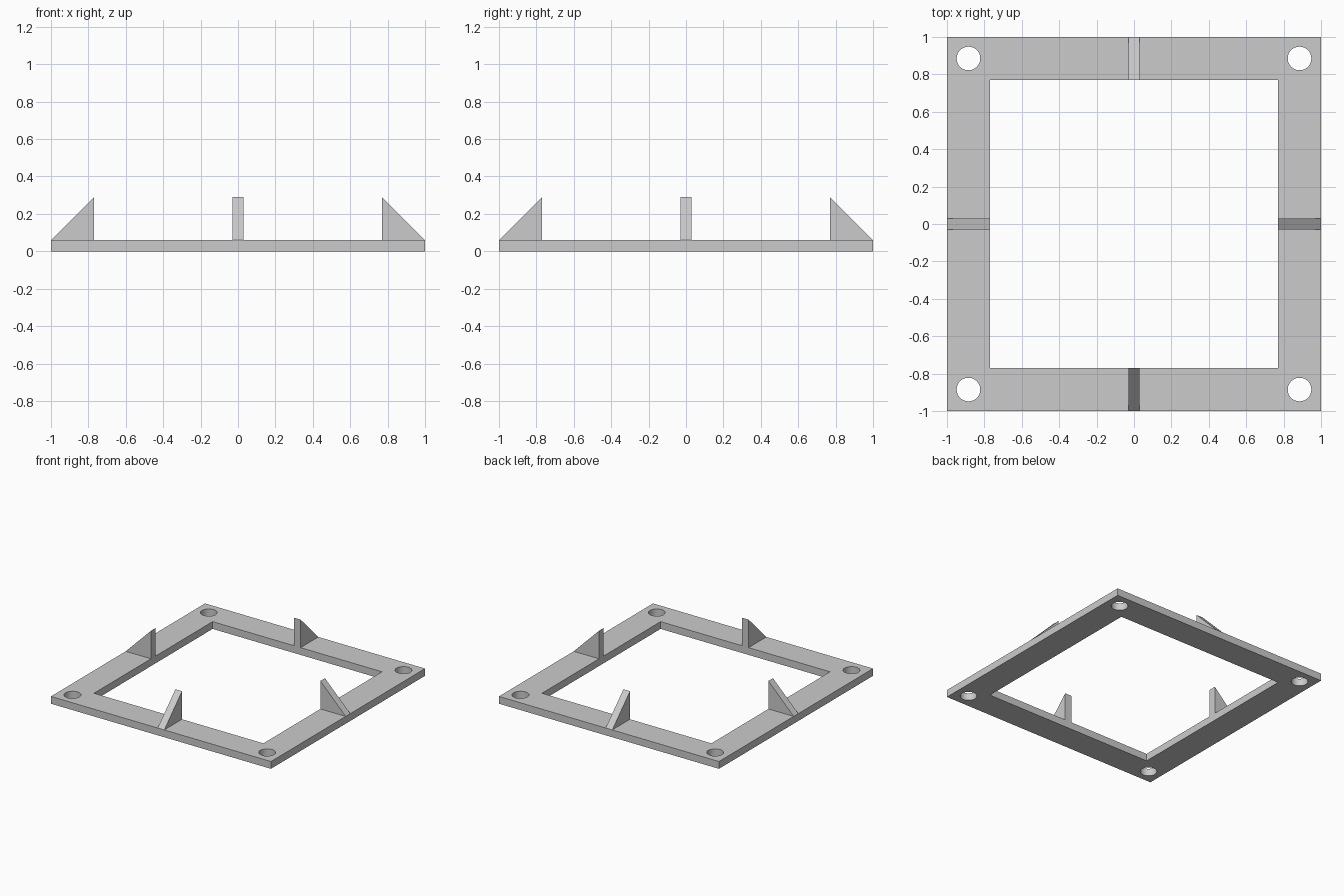
import bpy, bmesh
from math import cos, sin, pi
from mathutils import Matrix

if "Cube" in bpy.data.objects:
    bpy.data.objects.remove(bpy.data.objects["Cube"])

OUT, INN, T = 1.0, 0.77, 0.06      # outer half, inner half, plate thickness
RIB_H, RIB_W = 0.23, 0.06
HOLE_R, HOLE_P = 0.063, 0.885


def square(h):
    return [(-h, -h), (h, -h), (h, h), (-h, h)]


def circle(cx, cy, r, n=48):
    return [(cx + r * cos(2 * pi * i / n), cy + r * sin(2 * pi * i / n)) for i in range(n)]


# Flat frame: filled outline with window and corner holes, extruded
curve = bpy.data.curves.new("frame_outline", 'CURVE')
curve.dimensions = '2D'
curve.fill_mode = 'BOTH'
curve.extrude = T / 2
loops = [square(OUT), square(INN)]
loops += [circle(x, y, HOLE_R) for x, y in square(HOLE_P)]
for pts in loops:
    s = curve.splines.new('POLY')
    s.points.add(len(pts) - 1)
    for p, (x, y) in zip(s.points, pts):
        p.co = (x, y, 0, 1)
    s.use_cyclic_u = True
frame = bpy.data.objects.new("base_frame", curve)
bpy.context.collection.objects.link(frame)
frame.location.z = T / 2
bpy.context.view_layer.objects.active = frame
frame.select_set(True)
bpy.ops.object.convert(target='MESH')
frame = bpy.context.object
bm = bmesh.new()
bm.from_mesh(frame.data)
bmesh.ops.remove_doubles(bm, verts=bm.verts, dist=1e-5)
bmesh.ops.recalc_face_normals(bm, faces=bm.faces)
bm.to_mesh(frame.data)
bm.free()
bpy.ops.object.shade_smooth_by_angle()

# Triangular gussets at the middle of each side
for i, side in enumerate(("right", "back", "left", "front")):
    bm = bmesh.new()
    profile = [(OUT, T), (INN, T + RIB_H), (INN, T)]
    face = bm.faces.new([bm.verts.new((x, -RIB_W / 2, z)) for x, z in profile])
    ext = bmesh.ops.extrude_face_region(bm, geom=[face])
    verts = [v for v in ext["geom"] if isinstance(v, bmesh.types.BMVert)]
    bmesh.ops.translate(bm, verts=verts, vec=(0, RIB_W, 0))
    bm.transform(Matrix.Rotation(i * pi / 2, 4, 'Z'))
    bmesh.ops.recalc_face_normals(bm, faces=bm.faces)
    mesh = bpy.data.meshes.new(side + "_gusset")
    bm.to_mesh(mesh)
    bm.free()
    bpy.context.collection.objects.link(bpy.data.objects.new(side + "_gusset", mesh))
